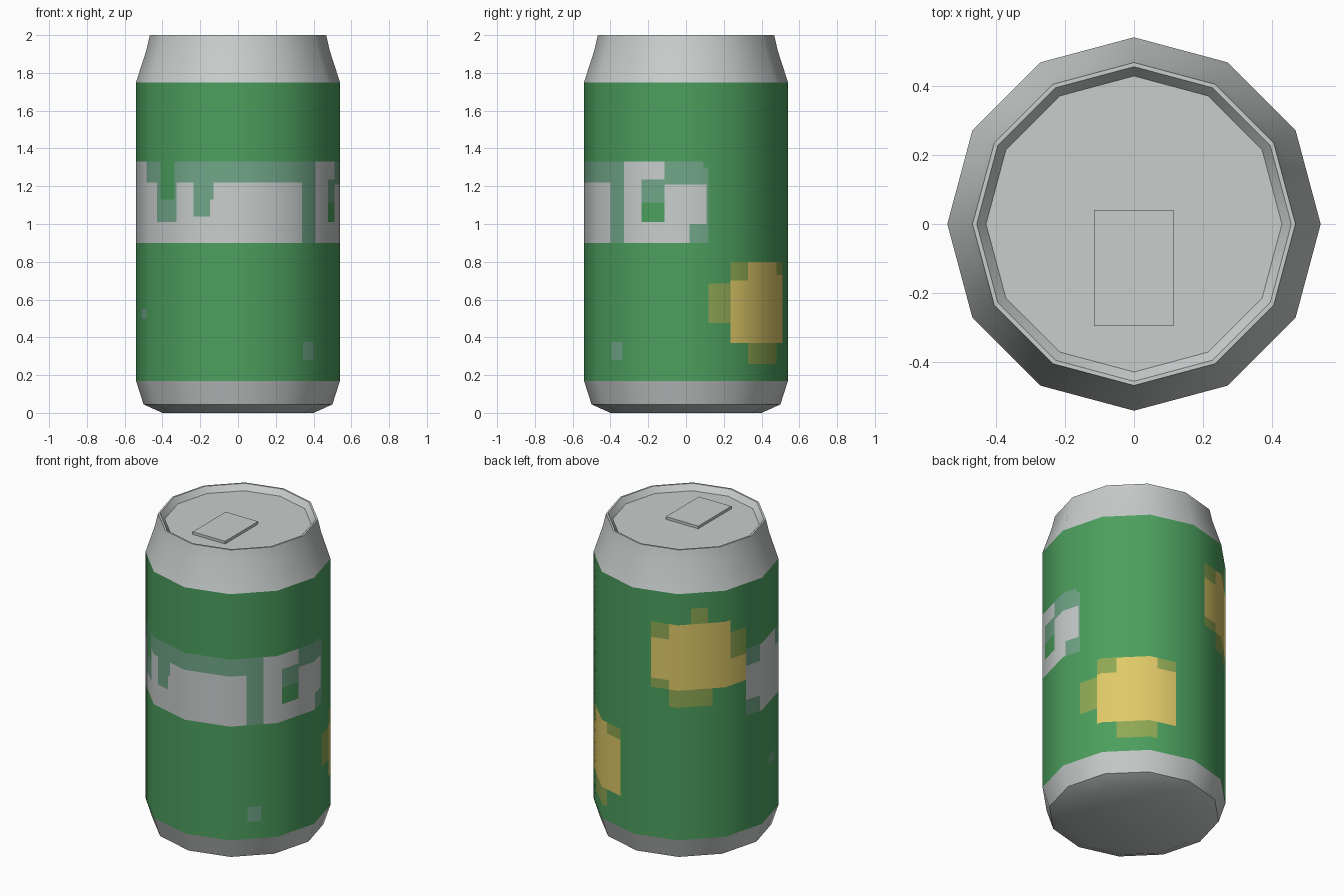
import bpy, bmesh, math

if "Cube" in bpy.data.objects:
    bpy.data.objects.remove(bpy.data.objects["Cube"])

SIDES, R = 12, 0.54


def material(name, rgb):
    m = bpy.data.materials.new(name)
    lin = [(c / 255 / 12.92) if c < 11 else ((c / 255 + 0.055) / 1.055) ** 2.4 for c in rgb]
    m.diffuse_color = (*lin, 1)
    m.use_nodes = True
    m.node_tree.nodes["Principled BSDF"].inputs["Base Color"].default_value = m.diffuse_color
    return m


GREEN, SILVER, PALE, YELLOW, OLIVE = range(5)
MATS = [material("green", (76, 159, 94)), material("silver", (200, 205, 204)),
        material("pale_green", (113, 166, 137)), material("yellow", (223, 201, 104)),
        material("olive", (143, 168, 83))]


def ring_point(s, r=R):
    """Point on the 12-gon; s counts sides from the front towards +x."""
    k = math.floor(s)
    a, b = [math.radians(-90 + 30 * i) for i in (k, k + 1)]
    t = s - k
    return (r * (math.cos(a) * (1 - t) + math.cos(b) * t),
            r * (math.sin(a) * (1 - t) + math.sin(b) * t))


def finish(bm, name, mats):
    me = bpy.data.meshes.new(name)
    bm.to_mesh(me)
    bm.free()
    for m in mats:
        me.materials.append(m)
    ob = bpy.data.objects.new(name, me)
    bpy.context.collection.objects.link(ob)
    return ob


def lathe(name, profile, cap_first=False, cap_last=False):
    """Turn a bottom-to-top (r, z) profile into a 12-sided shell."""
    bm = bmesh.new()
    rings = [[bm.verts.new((*ring_point(i, r), z)) for i in range(SIDES)] for r, z in profile]
    for lo, hi in zip(rings, rings[1:]):
        for i in range(SIDES):
            j = (i + 1) % SIDES
            bm.faces.new((lo[i], lo[j], hi[j], hi[i]))
    if cap_first:
        bm.faces.new(rings[0][::-1])
    if cap_last:
        bm.faces.new(rings[-1])
    ob = finish(bm, name, [MATS[SILVER]])
    bpy.ops.object.select_all(action='DESELECT')
    ob.select_set(True)
    bpy.context.view_layer.objects.active = ob
    bpy.ops.object.shade_smooth_by_angle(angle=math.radians(40))
    return ob


# Metal base, and shoulder with rim and sunken lid
lathe("base", [(0.40, 0), (0.50, 0.045), (R, 0.17)], cap_first=True)
lathe("shoulder_and_lid", [(R, 1.75), (0.485, 1.92), (0.467, 2.0), (0.455, 2.0),
                           (0.428, 1.965)], cap_last=True)

# Pull tab
bm = bmesh.new()
bmesh.ops.create_cube(bm, size=1)
for v in bm.verts:
    v.co = (v.co.x * 0.23, v.co.y * 0.335 - 0.1275, v.co.z * 0.017 + 1.974)
finish(bm, "pull_tab", [MATS[SILVER]])

# Painted patches: colour, side start, side end, z low, z high (later ones win)
band = [
    (PALE, 8.56, 9.0, 0.90, 1.33), (SILVER, 8.56, 9.0, 1.0, 1.22),
    (SILVER, 8.95, 9.78, 0.90, 1.33), (PALE, 9.78, 10.29, 1.22, 1.33),
    (SILVER, 9.78, 13.35, 0.90, 1.22), (PALE, 10.2, 10.72, 1.01, 1.22),
    (PALE, 10.67, 13.71, 1.22, 1.33), (GREEN, 10.29, 10.67, 1.13, 1.33),
    (PALE, 11.13, 11.52, 1.13, 1.22), (PALE, 11.13, 11.45, 1.04, 1.13),
    (PALE, 13.35, 13.71, 0.90, 1.33),
    (SILVER, 1.71, 2.58, 0.90, 1.33), (PALE, 2.58, 3.44, 0.90, 1.33),
    (SILVER, 2.58, 3.40, 1.0, 1.21), (SILVER, 2.58, 3.07, 0.90, 1.0),
    (PALE, 2.13, 2.58, 1.115, 1.235), (GREEN, 2.13, 2.58, 1.01, 1.115),
    (GREEN, 3.34, 3.44, 1.30, 1.33),
]
spots = [(PALE, 1.37, 1.66, 0.28, 0.375), (PALE, 9.4, 9.76, 0.50, 0.55)]
flowers = [
    (YELLOW, 3.87, 5.6, 0.37, 0.80), (OLIVE, 3.44, 3.87, 0.475, 0.685),
    (OLIVE, 4.3, 5.17, 0.26, 0.37), (OLIVE, 3.87, 4.3, 0.70, 0.80),
    (OLIVE, 5.17, 5.6, 0.73, 0.80),
    (YELLOW, 6.4, 8.14, 1.13, 1.55), (OLIVE, 6.4, 6.8, 1.45, 1.55),
    (OLIVE, 6.4, 6.8, 1.13, 1.19), (OLIVE, 7.28, 7.64, 1.55, 1.65),
    (OLIVE, 8.14, 8.56, 1.13, 1.47), (YELLOW, 8.14, 8.56, 1.13, 1.30),
    (OLIVE, 6.8, 7.73, 1.02, 1.13),
]
patches = band + spots + flowers


def colour_at(s, z):
    c = GREEN
    for col, a, b, lo, hi in patches:
        if lo < z < hi and (a < s < b or a < s + SIDES < b):
            c = col
    return c


# Label wall: cut along every patch border, coloured cell by cell
cuts = sorted({float(i) for i in range(SIDES)} |
              {round(v % SIDES, 3) for p in patches for v in p[1:3]})
levels = sorted({0.17, 1.75} | {v for p in patches for v in p[3:]})
bm = bmesh.new()
grid = [[bm.verts.new((*ring_point(s), z)) for s in cuts] for z in levels]
n = len(cuts)
for r in range(len(levels) - 1):
    for i in range(n):
        j = (i + 1) % n
        f = bm.faces.new((grid[r][i], grid[r][j], grid[r + 1][j], grid[r + 1][i]))
        end = cuts[j] if j else SIDES
        f.material_index = colour_at((cuts[i] + end) / 2, (levels[r] + levels[r + 1]) / 2)
        f.smooth = True
wall = finish(bm, "label_wall", MATS)

# Round shading across the flat sides
me = wall.data
normals = []
for loop in me.loops:
    co = me.vertices[loop.vertex_index].co
    d = math.hypot(co.x, co.y)
    normals.append((co.x / d, co.y / d, 0))
me.normals_split_custom_set(normals)
